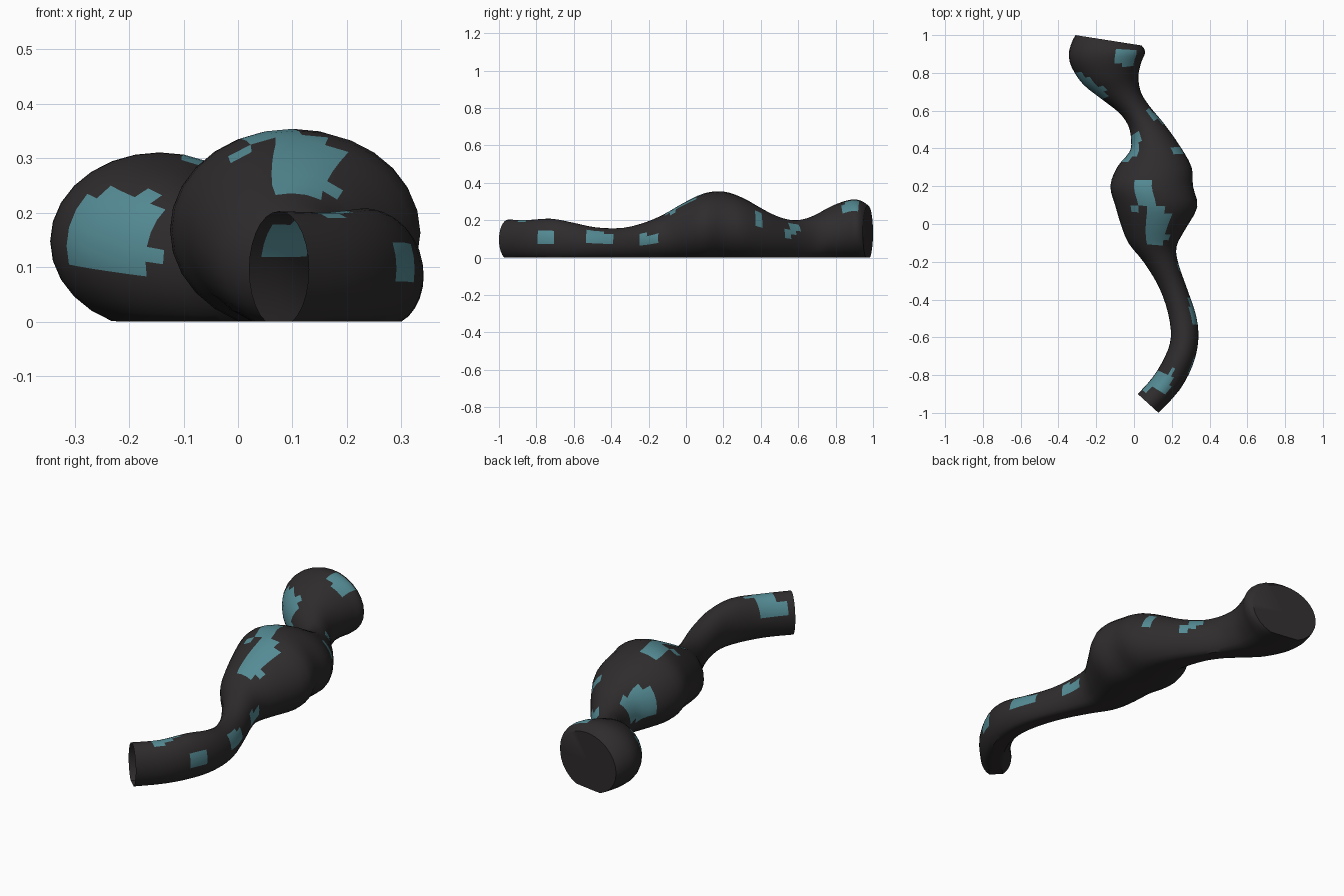
import bpy, bmesh, math
from mathutils import Vector

if "Cube" in bpy.data.objects:
    bpy.data.objects.remove(bpy.data.objects["Cube"])

SIDES, STEPS = 28, 3

# Cross-section stations: left edge x, y, right edge x, y, top z
stations = [
    (0.02, -0.90, 0.13, -1.00, 0.207), (0.10, -0.81, 0.24, -0.88, 0.205),
    (0.165, -0.70, 0.31, -0.75, 0.212), (0.195, -0.60, 0.34, -0.62, 0.192),
    (0.18, -0.47, 0.33, -0.49, 0.165), (0.13, -0.33, 0.28, -0.34, 0.163),
    (0.05, -0.20, 0.235, -0.21, 0.197), (-0.03, -0.10, 0.225, -0.12, 0.24),
    (-0.07, 0.00, 0.27, -0.03, 0.295), (-0.10, 0.10, 0.335, 0.09, 0.347),
    (-0.125, 0.20, 0.312, 0.20, 0.357), (-0.09, 0.30, 0.305, 0.30, 0.325),
    (-0.025, 0.38, 0.245, 0.41, 0.272), (-0.015, 0.44, 0.16, 0.53, 0.225),
    (-0.03, 0.52, 0.085, 0.62, 0.204), (-0.08, 0.59, 0.04, 0.69, 0.212),
    (-0.17, 0.66, 0.025, 0.75, 0.237), (-0.27, 0.74, 0.025, 0.80, 0.275),
    (-0.33, 0.83, 0.04, 0.86, 0.305), (-0.345, 0.90, 0.057, 0.90, 0.315),
    (-0.33, 0.96, 0.055, 0.925, 0.305), (-0.31, 1.00, 0.04, 0.945, 0.283),
]

# Teal patches: centre and half size
patches = [
    ((0.05, 0.15, 0.33), (0.05, 0.07, 0.10)), ((0.12, 0.00, 0.30), (0.06, 0.10, 0.07)),
    ((-0.26, 0.72, 0.17), (0.11, 0.09, 0.07)), ((-0.02, 0.40, 0.17), (0.05, 0.08, 0.07)),
    ((0.13, -0.83, 0.18), (0.07, 0.05, 0.05)), ((0.33, -0.46, 0.11), (0.04, 0.08, 0.035)),
    ((0.31, -0.74, 0.11), (0.05, 0.055, 0.03)), ((0.23, -0.21, 0.10), (0.03, 0.05, 0.03)),
    ((0.11, 0.57, 0.15), (0.05, 0.03, 0.035)), ((0.22, 0.40, 0.21), (0.05, 0.02, 0.03)),
    ((-0.05, 0.88, 0.28), (0.06, 0.04, 0.03)),
]


def spline(a, b, c, d, t):
    return tuple(0.5 * (2 * q + (r - p) * t + (2 * p - 5 * q + 4 * r - s) * t * t
                        + (3 * q - p - 3 * r + s) * t ** 3)
                 for p, q, r, s in zip(a, b, c, d))


def material(name, rgb):
    m = bpy.data.materials.new(name)
    m.diffuse_color = (*rgb, 1)
    m.use_nodes = True
    m.node_tree.nodes["Principled BSDF"].inputs["Base Color"].default_value = m.diffuse_color
    return m


# Smooth interpolation between stations
n = len(stations)
sections = []
for i in range(n - 1):
    ctrl = [stations[min(max(i + k, 0), n - 1)] for k in (-1, 0, 1, 2)]
    sections += [spline(*ctrl, s / STEPS) for s in range(STEPS)]
sections.append(stations[-1])

# Body tube with a flattened underside
bm = bmesh.new()
rings = []
for lx, ly, rx, ry, top in sections:
    left, right = Vector((lx, ly, 0)), Vector((rx, ry, 0))
    mid, half = (left + right) / 2, (right - left) / 2
    floor, low = 0.004, -0.035 * top
    ring = []
    for k in range(SIDES):
        a = 2 * math.pi * k / SIDES
        p = mid + half * math.cos(a)
        p.z = max(floor if top > 0 else 0, (top + low) / 2 + (top - low) / 2 * math.sin(a))
        ring.append(bm.verts.new(p))
    rings.append(ring)
for r0, r1 in zip(rings, rings[1:]):
    for k in range(SIDES):
        j = (k + 1) % SIDES
        bm.faces.new((r0[k], r1[k], r1[j], r0[j]))

# Closed back end, front end stays open
hub = bm.verts.new(sum((v.co for v in rings[-1]), Vector()) / SIDES)
for k in range(SIDES):
    bm.faces.new((rings[-1][k], hub, rings[-1][(k + 1) % SIDES]))
bmesh.ops.recalc_face_normals(bm, faces=bm.faces)

# Paint the patches
for f in bm.faces:
    c = f.calc_center_median()
    if hub not in f.verts and any(all(abs(c[i] - p[i]) < h[i] for i in range(3)) for p, h in patches):
        f.material_index = 1

# Rest on the ground
drop = min(v.co.z for v in bm.verts)
bmesh.ops.translate(bm, verts=bm.verts, vec=(0, 0, -drop))

mesh = bpy.data.meshes.new("winding_tube_body")
bm.to_mesh(mesh)
bm.free()
mesh.materials.append(material("dark_stone", (0.028, 0.025, 0.026)))
mesh.materials.append(material("teal_patch", (0.09, 0.26, 0.30)))
body = bpy.data.objects.new("winding_tube_body", mesh)
bpy.context.collection.objects.link(body)
bpy.context.view_layer.objects.active = body
body.select_set(True)
bpy.ops.object.shade_smooth_by_angle(angle=math.radians(40))
